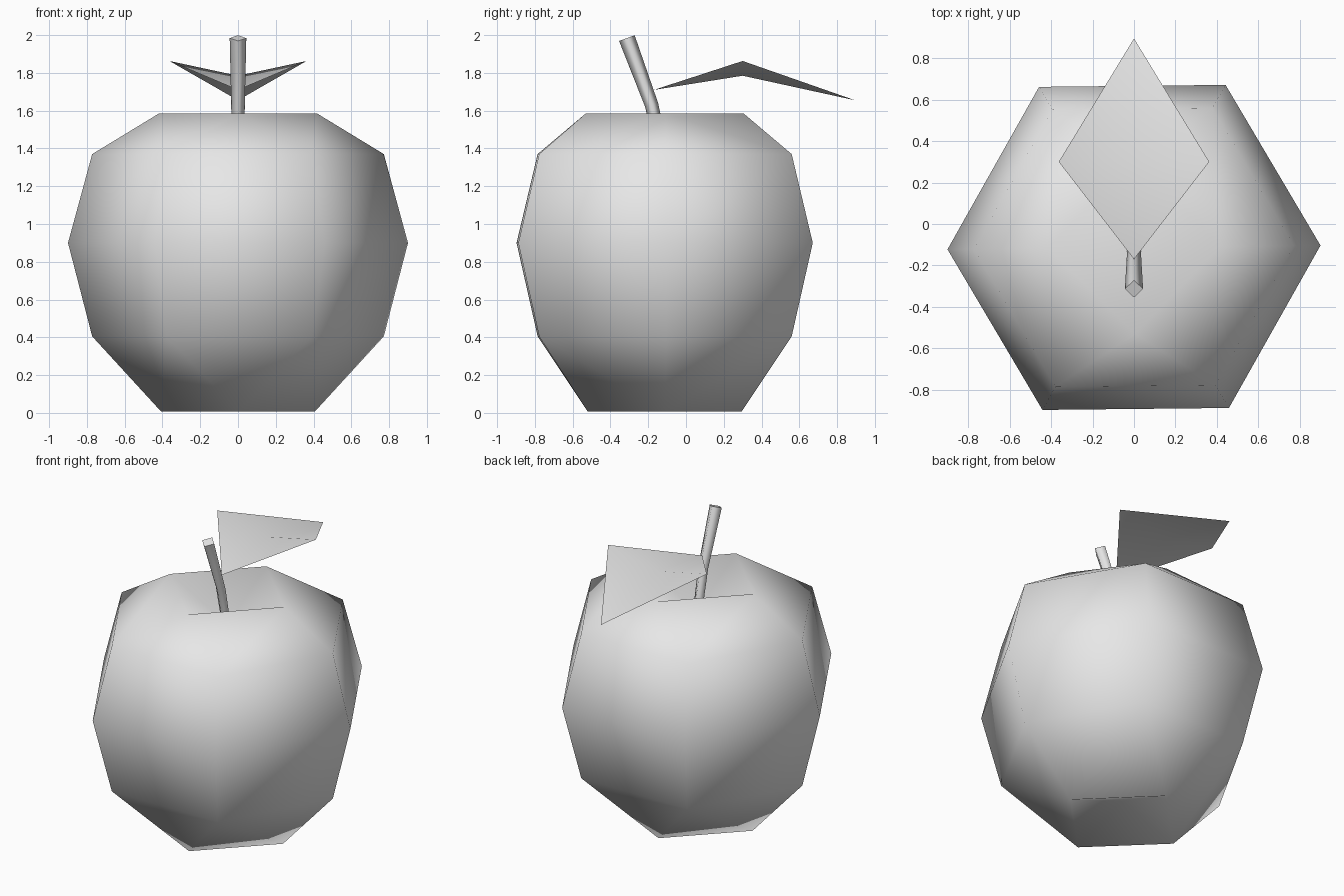
import bpy, bmesh
from math import sin, cos, radians
from mathutils import Vector

if "Cube" in bpy.data.objects:
    bpy.data.objects.remove(bpy.data.objects["Cube"], do_unlink=True)

grey = bpy.data.materials.new("light_grey")
grey.use_nodes = True
COLOUR = (0.8, 0.8, 0.8, 1.0)
grey.diffuse_color = COLOUR
grey.node_tree.nodes["Principled BSDF"].inputs["Base Color"].default_value = COLOUR


def finish(name, bm, recalc=True):
    if recalc:
        bmesh.ops.recalc_face_normals(bm, faces=bm.faces)
    mesh = bpy.data.meshes.new(name)
    bm.to_mesh(mesh)
    bm.free()
    mesh.materials.append(grey)
    obj = bpy.data.objects.new(name, mesh)
    bpy.context.collection.objects.link(obj)
    return obj


def ring(bm, count, radius, z, y=-0.113):
    angles = [radians(360 * i / count + 0.6) for i in range(count)]
    return [bm.verts.new((radius * cos(a), y + radius * sin(a), z)) for a in angles]


def join_rings(bm, low, high):
    n = len(low)
    for i in range(n):
        j = (i + 1) % n
        bm.faces.new((low[i], low[j], high[j], high[i]))


def close_end(bm, hexagon, z_rim, radius, z_pit):
    """Step from six sides to a four-sided rim, then sink a pit."""
    rim = ring(bm, 4, radius, z_rim)
    for i in range(6):
        apex = rim[round((60 * i + 30) / 90) % 4]
        bm.faces.new((hexagon[i], hexagon[(i + 1) % 6], apex))
    pit = bm.verts.new((0, -0.113, z_pit))
    for i in range(4):
        j = (i + 1) % 4
        bm.faces.new((rim[i], rim[j], hexagon[round((90 * i + 45) / 60) % 6]))
        bm.faces.new((rim[i], rim[j], pit))


# Fruit body: three six-sided rings, dimpled at both ends
bm = bmesh.new()
lower, middle, upper = [ring(bm, 6, r, z) for r, z in
                        ((0.772, 0.405), (0.9, 0.9), (0.772, 1.37))]
join_rings(bm, lower, middle)
join_rings(bm, middle, upper)
close_end(bm, lower, 0.008, 0.408, 0.15)
close_end(bm, upper, 1.586, 0.417, 1.36)
for f in bm.faces:
    f.smooth = True
finish("fruit_body", bm)

# Stem: four-sided bent stick rising from the dimple
bm = bmesh.new()
path = [((0, -0.12, 1.35), 0.033, 8), ((0, -0.182, 1.63), 0.036, 15),
        ((0, -0.313, 1.984), 0.044, 20)]
rings = []
for centre, r, lean in path:
    across = Vector((0, cos(radians(lean)), sin(radians(lean)))) * r
    side = Vector((r, 0, 0))
    rings.append([bm.verts.new(Vector(centre) + d) for d in (side, across, -side, -across)])
for low, high in zip(rings, rings[1:]):
    join_rings(bm, low, high)
for f in bm.faces:
    f.smooth = True
bm.faces.new(rings[0])
bm.faces.new(rings[-1])
finish("stem", bm)

# Leaf: thin diamond folded along its midrib
bm = bmesh.new()
base, fold, tip = [bm.verts.new((0, y, z)) for y, z in
                   ((-0.17, 1.71), (0.3, 1.785), (0.895, 1.655))]
left, right = [bm.verts.new((x, 0.3, 1.863)) for x in (0.363, -0.363)]
for tri in ((base, left, fold), (fold, left, tip), (base, fold, right), (fold, tip, right)):
    bm.faces.new(tri).smooth = True
finish("leaf", bm, recalc=False)
